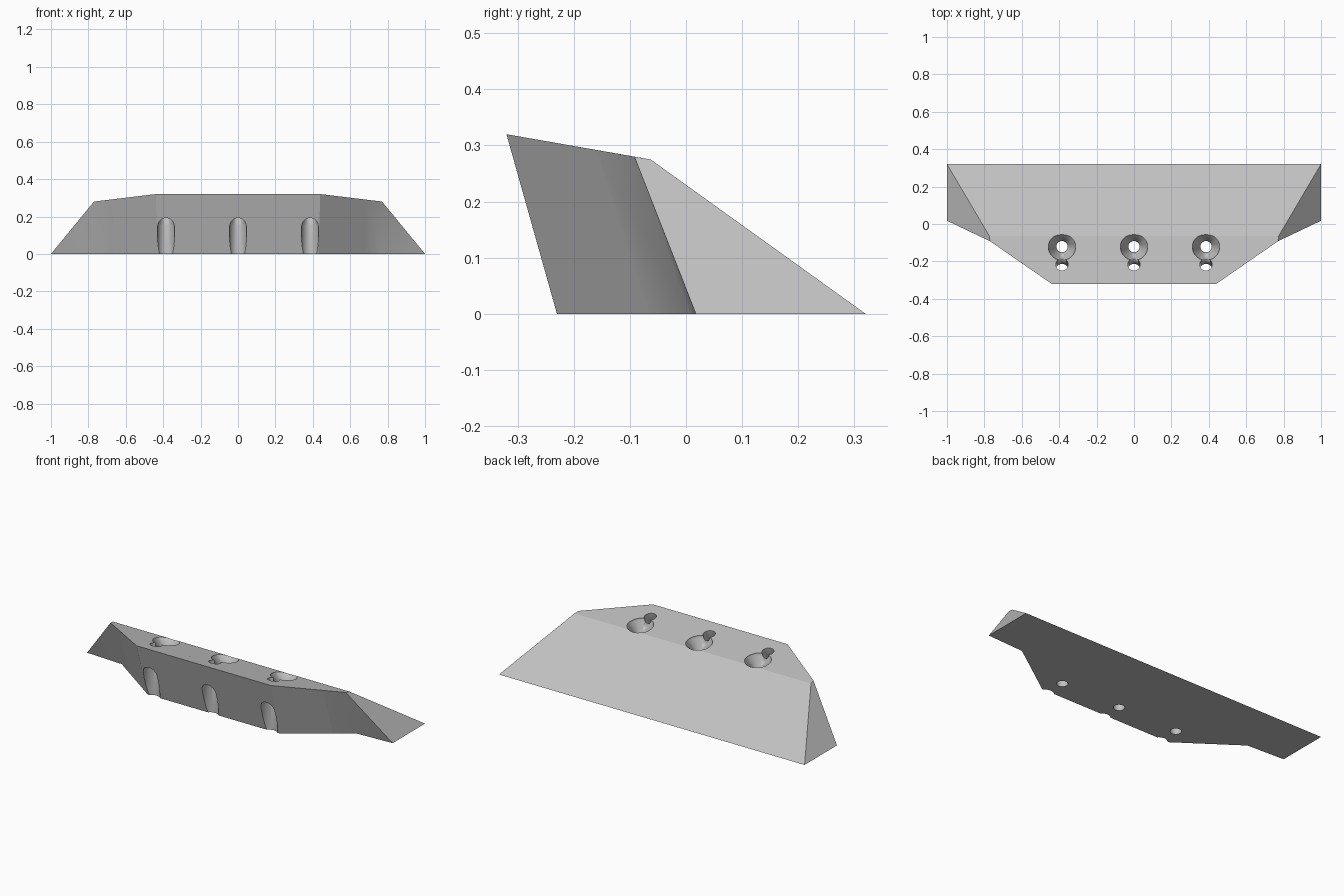
import bpy, bmesh
from mathutils import Vector

if "Cube" in bpy.data.objects:
    bpy.data.objects.remove(bpy.data.objects["Cube"])

grey = bpy.data.materials.new("plain_grey")
grey.use_nodes = True
tone = (0.53, 0.53, 0.53, 1)
grey.diffuse_color = tone
grey.node_tree.nodes["Principled BSDF"].inputs["Base Color"].default_value = tone


def finish(bm, name):
    bmesh.ops.recalc_face_normals(bm, faces=bm.faces)
    mesh = bpy.data.meshes.new(name)
    bm.to_mesh(mesh)
    bm.free()
    mesh.materials.append(grey)
    obj = bpy.data.objects.new(name, mesh)
    bpy.context.collection.objects.link(obj)
    return obj


# Wedge body: named corners of one half, mirrored to the other
corners = {
    "back": (1, 0.32, 0), "end": (1, 0.0175, 0),
    "kink_low": (0.765, 0.006, 0), "front_low": (0.43, -0.23, 0),
    "ridge": (0.774, -0.063, 0.275), "kink_top": (0.77, -0.092, 0.28),
    "front_top": (0.44, -0.32, 0.32),
}
corners = {k: Vector(v) for k, v in corners.items()}
for level in ("low", "top"):
    corners["strip_" + level] = corners["kink_" + level].lerp(corners["front_" + level], 0.3)

bm = bmesh.new()
left = {k: bm.verts.new(v) for k, v in corners.items()}
right = {k: bm.verts.new((-v.x, v.y, v.z)) for k, v in corners.items()}

for side in (left, right):
    def face(names, smooth=False):
        bm.faces.new([side[n] for n in names.split()]).smooth = smooth
    face("back end kink_top ridge")
    face("end kink_low kink_top", True)
    face("kink_low strip_low strip_top kink_top", True)
    face("strip_low front_low front_top strip_top")


def span(names):
    names = names.split()
    bm.faces.new([left[n] for n in names] + [right[n] for n in reversed(names)])


span("front_low front_top")
span("back ridge")
span("ridge kink_top strip_top front_top")
span("back end kink_low strip_low front_low")
body = finish(bm, "wedge_body")


def lathe(name, profile, start, axis=(0, 0, 1)):
    """Solid of revolution from (radius, height) pairs along an axis."""
    bm = bmesh.new()
    rings = [bm.verts.new((r, 0, z)) for r, z in profile]
    edges = [bm.edges.new(pair) for pair in zip(rings, rings[1:])]
    bmesh.ops.spin(bm, geom=rings + edges, cent=(0, 0, 0), axis=(0, 0, 1),
                   angle=6.283185307, steps=40, use_merge=True)
    bmesh.ops.remove_doubles(bm, verts=bm.verts, dist=0.0001)
    for f in bm.faces:
        f.smooth = True
    turn = Vector((0, 0, 1)).rotation_difference(Vector(axis)).to_matrix()
    bmesh.ops.rotate(bm, verts=bm.verts, cent=(0, 0, 0), matrix=turn)
    bmesh.ops.translate(bm, verts=bm.verts, vec=start)
    return finish(bm, name)


def cut(cutter):
    mod = body.modifiers.new(cutter.name, "BOOLEAN")
    mod.operation = "DIFFERENCE"
    mod.solver = "EXACT"
    mod.object = cutter
    cutter.hide_render = True
    bpy.context.view_layer.objects.active = body
    bpy.ops.object.modifier_apply(modifier=mod.name)
    bpy.data.objects.remove(cutter)


# Domed top for the front grooves
r = 0.046
dome = [(r * (1 - t * t) ** 0.5, 0.153 + r * t) for t in (0, 0.3, 0.55, 0.75, 0.9, 0.97, 1)]

# Three sets of countersunk bolt hole, front groove and small slanted hole
for x in (-0.385, 0, 0.385):
    cut(lathe("bolt_hole_cutter",
              [(0, -0.1), (0.03, -0.1), (0.03, 0.235), (0.073, 0.28), (0.073, 0.4), (0, 0.4)],
              (x, -0.121, 0)))
    cut(lathe("groove_cutter", [(0, -0.1), (r, -0.1)] + dome, (x, -0.26, 0)))
    cut(lathe("small_hole_cutter", [(0, 0), (0.033, 0), (0.033, 0.25), (0, 0.25)],
              (x, -0.249, 0.14), (0, 0.2, 1)))
